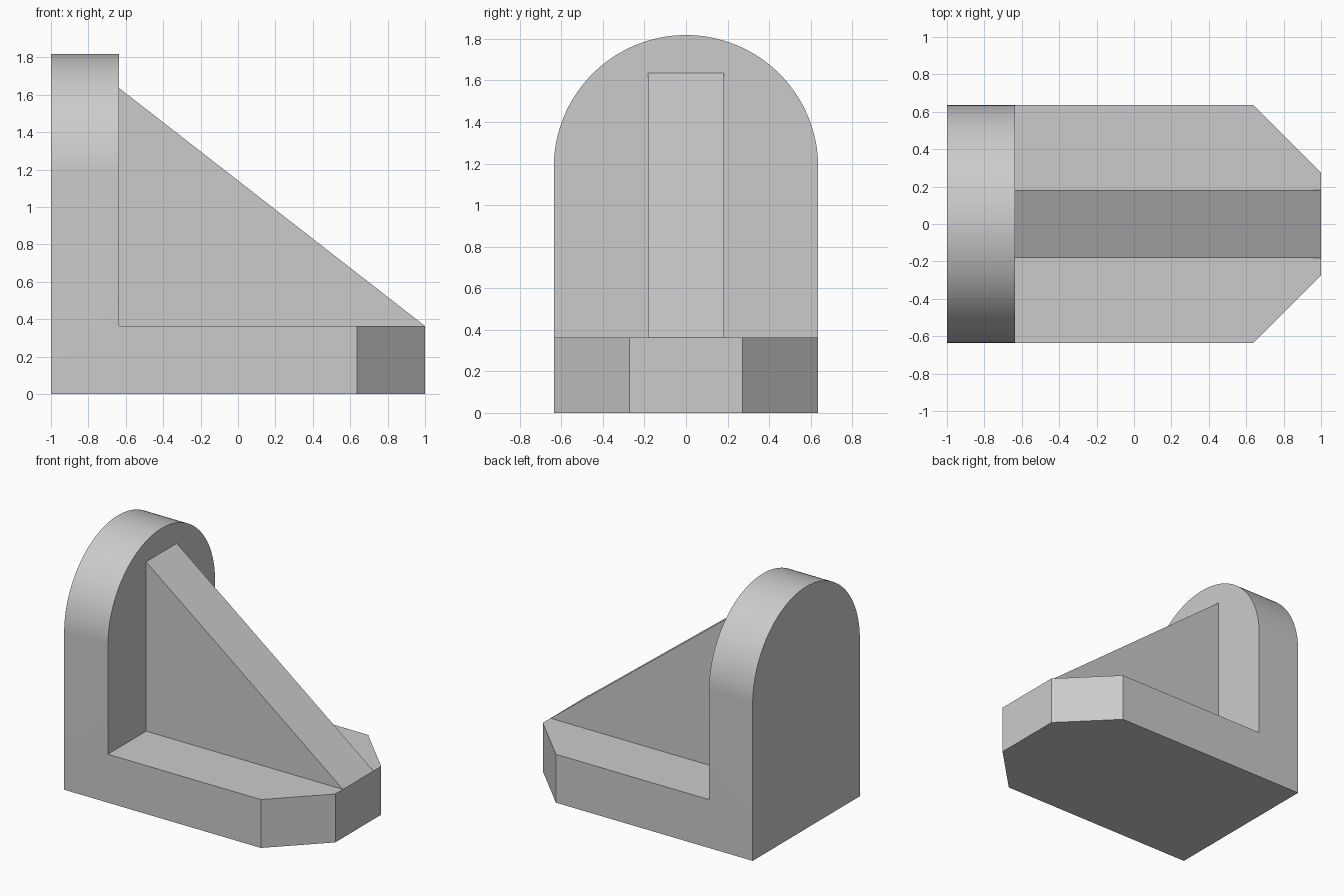
import bpy, bmesh, math
from mathutils import Vector

cube = bpy.data.objects.get("Cube")
if cube:
    bpy.data.objects.remove(cube, do_unlink=True)

U = 1 / 11            # design module: the bracket is 22 modules long
HALF_LENGTH = 11 * U
HALF_WIDTH = 7 * U
THICK = 4 * U         # thickness of both plates
ARCH_Z = 13 * U       # centre height of the rounded top
RIB_TOP = 18 * U
CHAMFER = 4 * U

grey = bpy.data.materials.new("light_grey")
grey.use_nodes = True
grey.diffuse_color = (0.6, 0.6, 0.6, 1)
grey.node_tree.nodes["Principled BSDF"].inputs["Base Color"].default_value = (0.6, 0.6, 0.6, 1)


def extrude_profile(name, points, offset):
    """Solid made by sweeping a closed 3D profile along an offset."""
    bm = bmesh.new()
    face = bm.faces.new([bm.verts.new(p) for p in points])
    swept = bmesh.ops.extrude_face_region(bm, geom=[face])["geom"]
    verts = [g for g in swept if isinstance(g, bmesh.types.BMVert)]
    bmesh.ops.translate(bm, verts=verts, vec=Vector(offset))
    bmesh.ops.recalc_face_normals(bm, faces=bm.faces)
    mesh = bpy.data.meshes.new(name)
    bm.to_mesh(mesh)
    bm.free()
    mesh.materials.append(grey)
    obj = bpy.data.objects.new(name, mesh)
    bpy.context.collection.objects.link(obj)
    return obj


# Base plate with two chamfered corners
L, W = HALF_LENGTH, HALF_WIDTH
outline = [(-L, -W), (L - CHAMFER, -W), (L, CHAMFER - W),
           (L, W - CHAMFER), (L - CHAMFER, W), (-L, W)]
bracket = extrude_profile("bracket", [(x, y, 0) for x, y in outline], (0, 0, THICK))

# Upright plate with a semicircular top
SEGMENTS = 64
angles = [math.pi * i / SEGMENTS for i in range(SEGMENTS + 1)]
arch = [(-L, W * math.cos(a), ARCH_Z + W * math.sin(a)) for a in angles]
upright = extrude_profile("upright_plate", arch + [(-L, -W, THICK), (-L, W, THICK)],
                          (THICK, 0, 0))

# Triangular rib, its root sunk into both plates
root_x, sunk = THICK - L, THICK / 2
rib_side = [(root_x, RIB_TOP), (L, THICK), (L - sunk, sunk),
            (root_x - sunk, sunk), (root_x - sunk, RIB_TOP - sunk)]
rib = extrude_profile("rib", [(x, -2 * U, z) for x, z in rib_side], (0, 4 * U, 0))

# Fuse the parts into one solid
bpy.context.view_layer.objects.active = bracket
bracket.select_set(True)
for part in (upright, rib):
    union = bracket.modifiers.new("union", "BOOLEAN")
    union.operation = "UNION"
    union.solver = "EXACT"
    union.object = part
    bpy.ops.object.modifier_apply(modifier=union.name)
    bpy.data.objects.remove(part, do_unlink=True)

# Clear the seams between flush faces
bm = bmesh.new()
bm.from_mesh(bracket.data)
bmesh.ops.remove_doubles(bm, verts=bm.verts, dist=0.0001)
bmesh.ops.dissolve_limit(bm, angle_limit=math.radians(0.5), verts=bm.verts, edges=bm.edges)
bm.to_mesh(bracket.data)
bm.free()

bpy.ops.object.select_all(action="DESELECT")
bracket.select_set(True)
bpy.ops.object.shade_smooth_by_angle(angle=math.radians(30))
